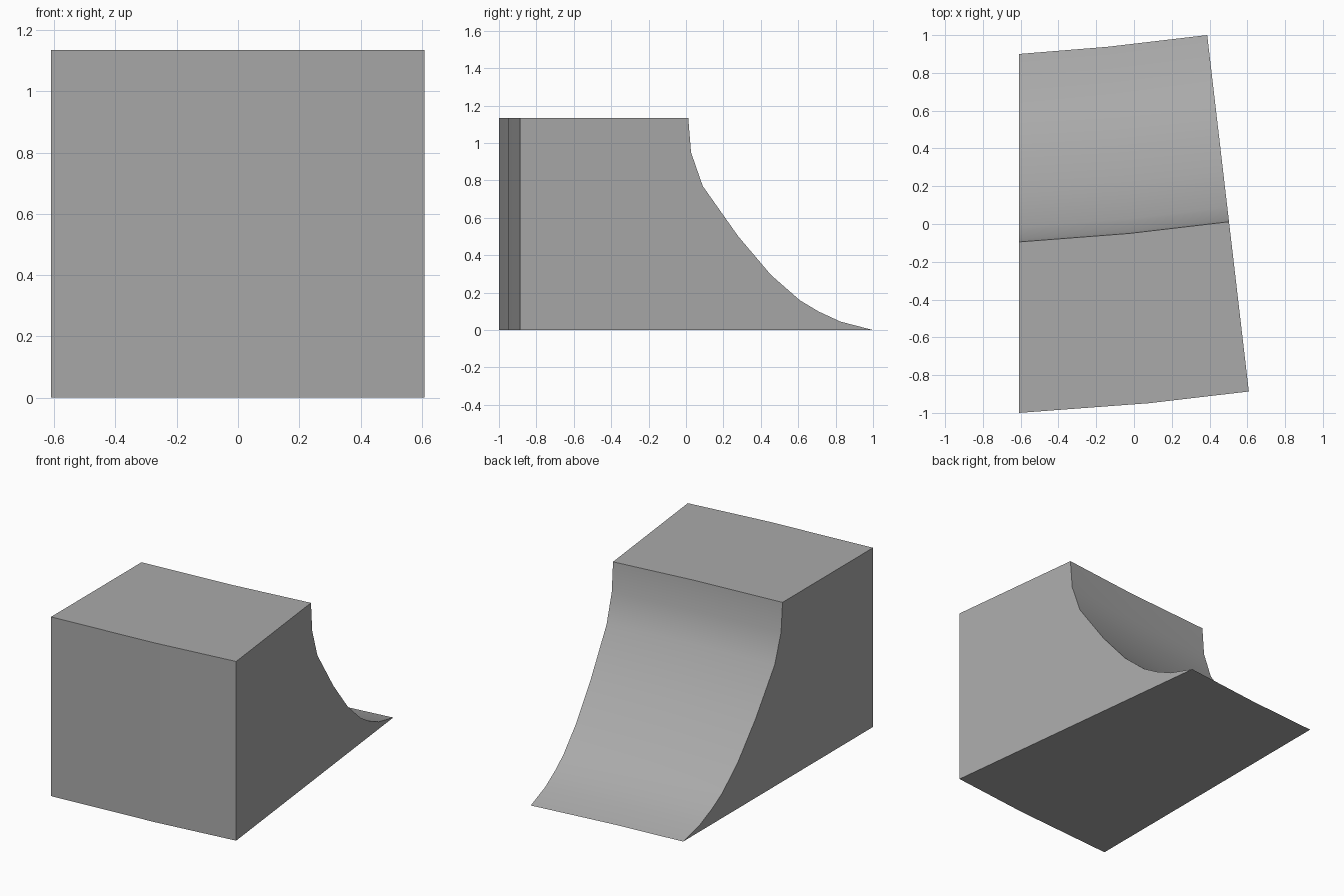
import bpy, bmesh
from mathutils import Vector

cube = bpy.data.objects.get("Cube")
if cube:
    bpy.data.objects.remove(cube, do_unlink=True)

# One plain grey material
grey = bpy.data.materials.new("concrete_grey")
grey.use_nodes = True
colour = (0.4, 0.4, 0.4, 1)
grey.diffuse_color = colour
grey.node_tree.nodes["Principled BSDF"].inputs["Base Color"].default_value = colour

# Side profile: distance behind the crest, height
HEIGHT = 1.135
ramp = [(0, HEIGHT), (0.015, 0.95), (0.078, 0.77), (0.27, 0.5), (0.445, 0.295),
        (0.6, 0.16), (0.7, 0.1), (0.82, 0.045), (0.995, 0)]
profile = [(-0.905, 0), (-0.905, HEIGHT)] + ramp

# Sweep stations: crest position and the direction towards the back
turned = Vector((-0.116, 0.993, 0))
stations = [(Vector((-0.61, -0.095, 0)), Vector((0, 1, 0))),
            (Vector((-0.025, -0.05, 0)), turned),
            (Vector((0.503, 0.012, 0)), turned)]

bm = bmesh.new()
rings = [[bm.verts.new(crest + back * d + Vector((0, 0, z))) for d, z in profile]
         for crest, back in stations]
n = len(profile)
for a, b in zip(rings, rings[1:]):
    for i in range(n):
        j = (i + 1) % n
        bm.faces.new((a[i], a[j], b[j], b[i]))
# End walls
bm.faces.new(rings[0])
bm.faces.new(rings[-1])
bmesh.ops.recalc_face_normals(bm, faces=bm.faces)

mesh = bpy.data.meshes.new("curved_quarter_ramp")
bm.to_mesh(mesh)
bm.free()
mesh.materials.append(grey)
obj = bpy.data.objects.new("curved_quarter_ramp", mesh)
bpy.context.collection.objects.link(obj)

# Smooth ramp surface with sharp outer edges
bpy.context.view_layer.objects.active = obj
obj.select_set(True)
bpy.ops.object.shade_smooth_by_angle(angle=0.6)
